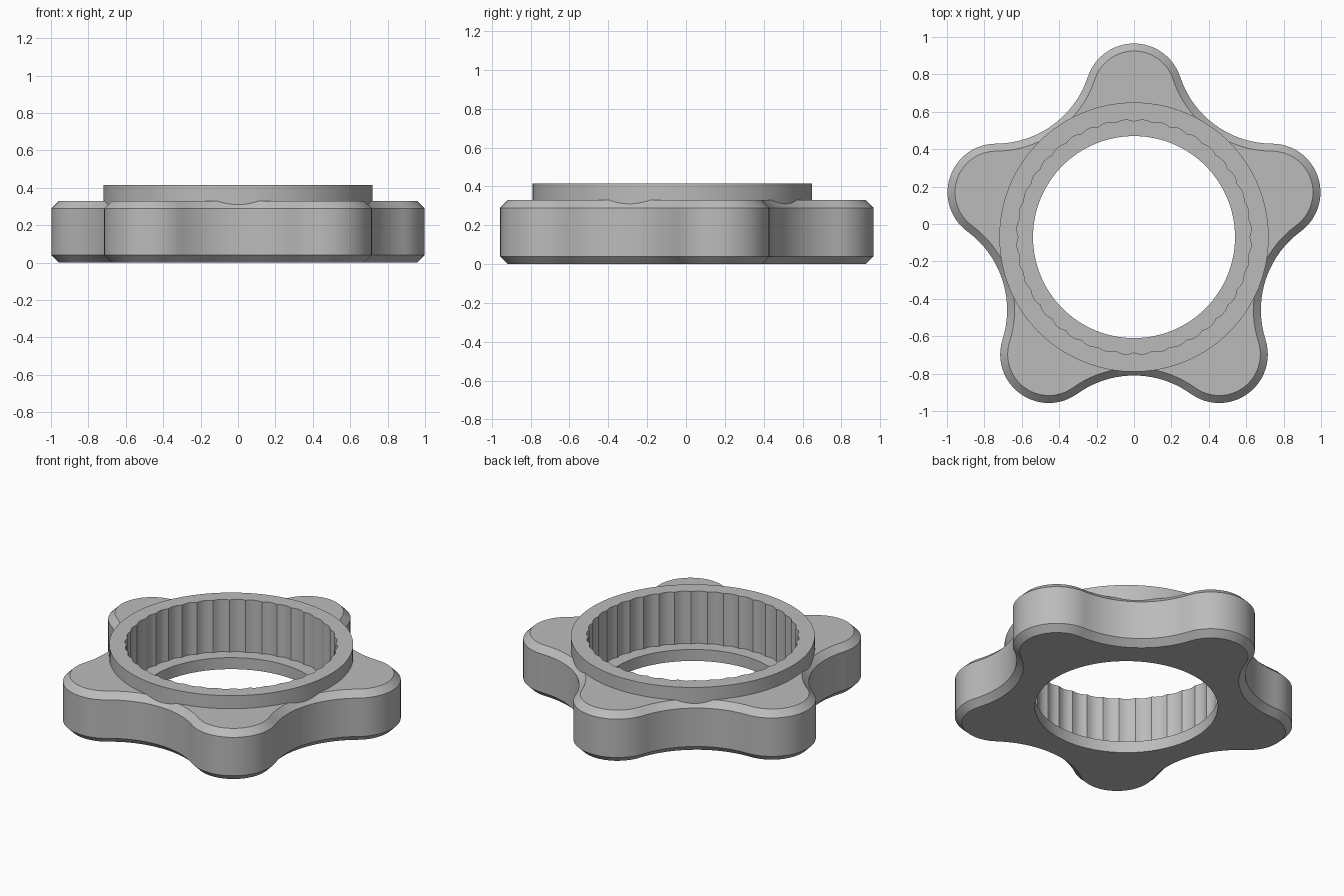
import bpy
import bmesh
from math import sin, cos, pi, atan2, hypot, radians

cube = bpy.data.objects.get("Cube")
if cube:
    bpy.data.objects.remove(cube, do_unlink=True)

CENTRE_Y = -0.07
LOBES = 5
HALF = pi / LOBES
LOBE_R, LOBE_D = 0.26, 0.775      # lobe arc radius and distance from the axis
VALLEY = 0.74                     # closest distance of the outline to the axis
CHAMFER = 0.04
BODY_TOP, RING_TOP, LEDGE = 0.33, 0.415, 0.075

grey = bpy.data.materials.new("grey plastic")
grey.use_nodes = True
COLOUR = (0.5, 0.5, 0.5, 1)
grey.diffuse_color = COLOUR
grey.node_tree.nodes["Principled BSDF"].inputs["Base Color"].default_value = COLOUR


def arc(cx, cy, r, start, end, n):
    """Points of an arc, without its last point."""
    return [(cx + r * cos(start + (end - start) * i / n),
             cy + r * sin(start + (end - start) * i / n)) for i in range(n)]


def circle(r, n=128):
    return arc(0, 0, r, 0, 2 * pi, n)


def star(inset):
    """Outline of tangent lobe and valley arcs, moved inward by inset."""
    c = cos(HALF)
    valley_r = ((LOBE_D ** 2 + VALLEY ** 2 - 2 * LOBE_D * VALLEY * c - LOBE_R ** 2)
                / (2 * (LOBE_R - VALLEY + LOBE_D * c)))
    dist = VALLEY + valley_r
    phi = atan2(dist * sin(HALF), dist * c - LOBE_D)
    points = []
    for k in range(LOBES):
        a = pi / 2 + k * 2 * HALF
        points += arc(LOBE_D * cos(a), LOBE_D * sin(a), LOBE_R - inset,
                      a - phi, a + phi, 24)
        b = a + HALF
        points += arc(dist * cos(b), dist * sin(b), valley_r + inset,
                      a + phi + pi, a + 2 * HALF - phi + pi, 20)
    return points


def scalloped(r, depth, count, steps):
    n = count * steps
    return [((r + depth * abs(sin(pi * i / steps))) * cos(2 * pi * i / n),
             (r + depth * abs(sin(pi * i / steps))) * sin(2 * pi * i / n))
            for i in range(n)]


def loft(name, layers):
    """Closed solid through (outline, height) layers of equal point count."""
    bm = bmesh.new()
    loops = [[bm.verts.new((x, y + CENTRE_Y, z)) for x, y in pts] for pts, z in layers]
    n = len(loops[0])
    for low, high in zip(loops, loops[1:]):
        for i in range(n):
            j = (i + 1) % n
            bm.faces.new((low[i], low[j], high[j], high[i]))
    bm.faces.new(loops[0][::-1])
    bm.faces.new(loops[-1])
    bmesh.ops.recalc_face_normals(bm, faces=bm.faces)
    mesh = bpy.data.meshes.new(name)
    bm.to_mesh(mesh)
    bm.free()
    mesh.materials.append(grey)
    obj = bpy.data.objects.new(name, mesh)
    bpy.context.collection.objects.link(obj)
    return obj


def combine(target, tool, operation):
    tool.hide_render = True
    mod = target.modifiers.new(operation.title(), 'BOOLEAN')
    mod.operation = operation
    mod.solver = 'EXACT'
    mod.object = tool
    bpy.context.view_layer.objects.active = target
    bpy.ops.object.modifier_apply(modifier=mod.name)
    bpy.data.objects.remove(tool, do_unlink=True)


# Five-lobed grip with chamfered rims
knob = loft("lobed_knob_ring", [(star(CHAMFER), 0), (star(0), CHAMFER),
                                (star(0), BODY_TOP - CHAMFER), (star(CHAMFER), BODY_TOP)])

# Raised collar on top
collar = loft("collar", [(circle(0.72), 0.15), (circle(0.72), RING_TOP)])
combine(knob, collar, 'UNION')

# Through hole, and the wider fluted bore that leaves a ledge
hole = loft("hole_cutter", [(circle(0.54), -0.1), (circle(0.54), 0.6)])
combine(knob, hole, 'DIFFERENCE')
bore = scalloped(0.617, 0.011, 40, 6)
bore_cutter = loft("bore_cutter", [(bore, LEDGE), (bore, 0.6)])
combine(knob, bore_cutter, 'DIFFERENCE')

# Smooth walls with crisp rims
bpy.ops.object.select_all(action='DESELECT')
knob.select_set(True)
bpy.context.view_layer.objects.active = knob
bpy.ops.object.shade_smooth_by_angle(angle=radians(30))
